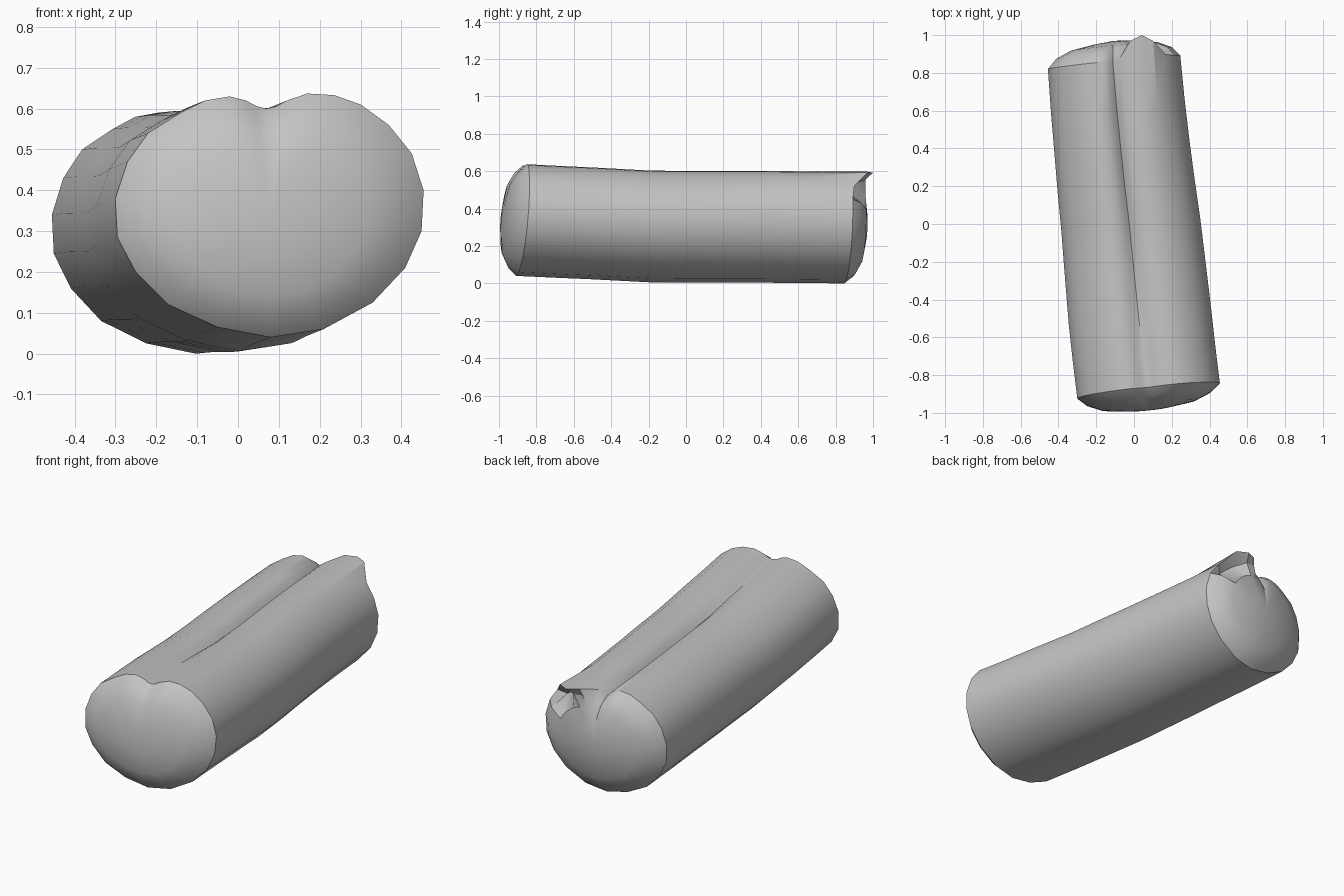
import bpy, bmesh, math

cube = bpy.data.objects.get("Cube")
if cube:
    bpy.data.objects.remove(cube, do_unlink=True)

# One plain grey material
grey = bpy.data.materials.new("plain_grey")
grey.use_nodes = True
colour = (0.55, 0.55, 0.55, 1)
grey.diffuse_color = colour
grey.node_tree.nodes["Principled BSDF"].inputs["Base Color"].default_value = colour

# Two-lobed cross-section (x from the centre, height), starting at the groove
PROFILE = [(-0.008, 0.56), (0.015, 0.565), (0.04, 0.579), (0.092, 0.597), (0.158, 0.593),
           (0.223, 0.57), (0.292, 0.52), (0.348, 0.45), (0.377, 0.36), (0.372, 0.26),
           (0.332, 0.17), (0.252, 0.085), (0.132, 0.02), (0.002, 0.0), (-0.128, 0.025),
           (-0.248, 0.08), (-0.328, 0.16), (-0.373, 0.245), (-0.378, 0.34), (-0.348, 0.43),
           (-0.298, 0.50), (-0.218, 0.55), (-0.158, 0.58), (-0.098, 0.59), (-0.058, 0.58),
           (-0.032, 0.566)]
N = len(PROFILE)

# Stations along the body: y, centre x, width factor, base height, tilt in x, tilt in z, groove depth
STATIONS = [(-0.885, 0.0775, 1.0, 0.04, 0.105, 0.08, 0.0),
            (-0.70, 0.055, 1.0, 0.031, 0.10, 0.05, 0.0),
            (-0.50, 0.033, 1.0, 0.022, 0.10, 0.02, 0.002),
            (-0.20, 0.003, 0.985, 0.006, 0.10, 0.0, 0.012),
            (0.00, -0.017, 0.973, 0.004, 0.10, 0.0, 0.018),
            (0.20, -0.041, 0.96, 0.004, 0.10, 0.0, 0.02),
            (0.40, -0.0625, 0.947, 0.004, 0.10, 0.0, 0.02),
            (0.62, -0.085, 0.937, 0.002, 0.10, 0.02, 0.02),
            (0.855, -0.105, 0.928, 0.0, 0.10, 0.03, 0.02)]


def section(st, scale=1.0, bulge=0.0):
    """Points of one cross-section, shrunk and pushed outward for the end domes."""
    y, cx, sx, base, tx, tz, groove = st
    points = []
    for i, (px, pz) in enumerate(PROFILE):
        if i == 0:
            pz -= groove
        dx, dz = px * sx * scale, (pz - 0.3) * scale
        points.append([cx + dx, y + tx * dx + tz * dz + bulge, base + 0.3 + dz])
    return points


bm = bmesh.new()


def add_ring(points):
    return [bm.verts.new(p) for p in points]


def bridge(a, b):
    for i in range(N):
        j = (i + 1) % N
        bm.faces.new((a[i], a[j], b[j], b[i]))


def centre(st, bulge):
    return bm.verts.new((st[1], st[0] + bulge, st[3] + 0.3))


# Domed front end
front, back = STATIONS[0], STATIONS[-1]
rings = [add_ring(section(front, s, -b)) for s, b in ((0.3, 0.095), (0.65, 0.077), (0.87, 0.042))]
front_tip = centre(front, -0.102)

# Body with a torn lip on the back of the left lobe
for st in STATIONS[:-1]:
    rings.append(add_ring(section(st)))
end = section(back)
for i, y in {2: 0.89, 3: 0.97, 4: 1.0, 5: 0.97, 6: 0.90}.items():
    end[i][1] = y
end[4][2] = end[5][2] = 0.592
rings.append(add_ring(end))

# Domed back end with a ridge and a hollow under the lip
for s, b in ((0.87, 0.05), (0.65, 0.085), (0.3, 0.105)):
    pts = section(back, s, b)
    if s == 0.87:
        pts[3][1], pts[4][1], pts[5][1], pts[6][1] = 0.955, 0.96, 0.90, 0.86
    rings.append(add_ring(pts))
back_tip = centre(back, 0.115)

for a, b in zip(rings, rings[1:]):
    bridge(a, b)
for i in range(N):
    j = (i + 1) % N
    bm.faces.new((front_tip, rings[0][j], rings[0][i]))
    bm.faces.new((back_tip, rings[-1][i], rings[-1][j]))
bmesh.ops.recalc_face_normals(bm, faces=bm.faces)

mesh = bpy.data.meshes.new("two_lobed_log")
bm.to_mesh(mesh)
bm.free()
mesh.materials.append(grey)
log = bpy.data.objects.new("two_lobed_log", mesh)
bpy.context.collection.objects.link(log)

# Smooth sides, crisp end rims and groove
bpy.ops.object.select_all(action='DESELECT')
log.select_set(True)
bpy.context.view_layer.objects.active = log
bpy.ops.object.shade_smooth_by_angle(angle=math.radians(30))
